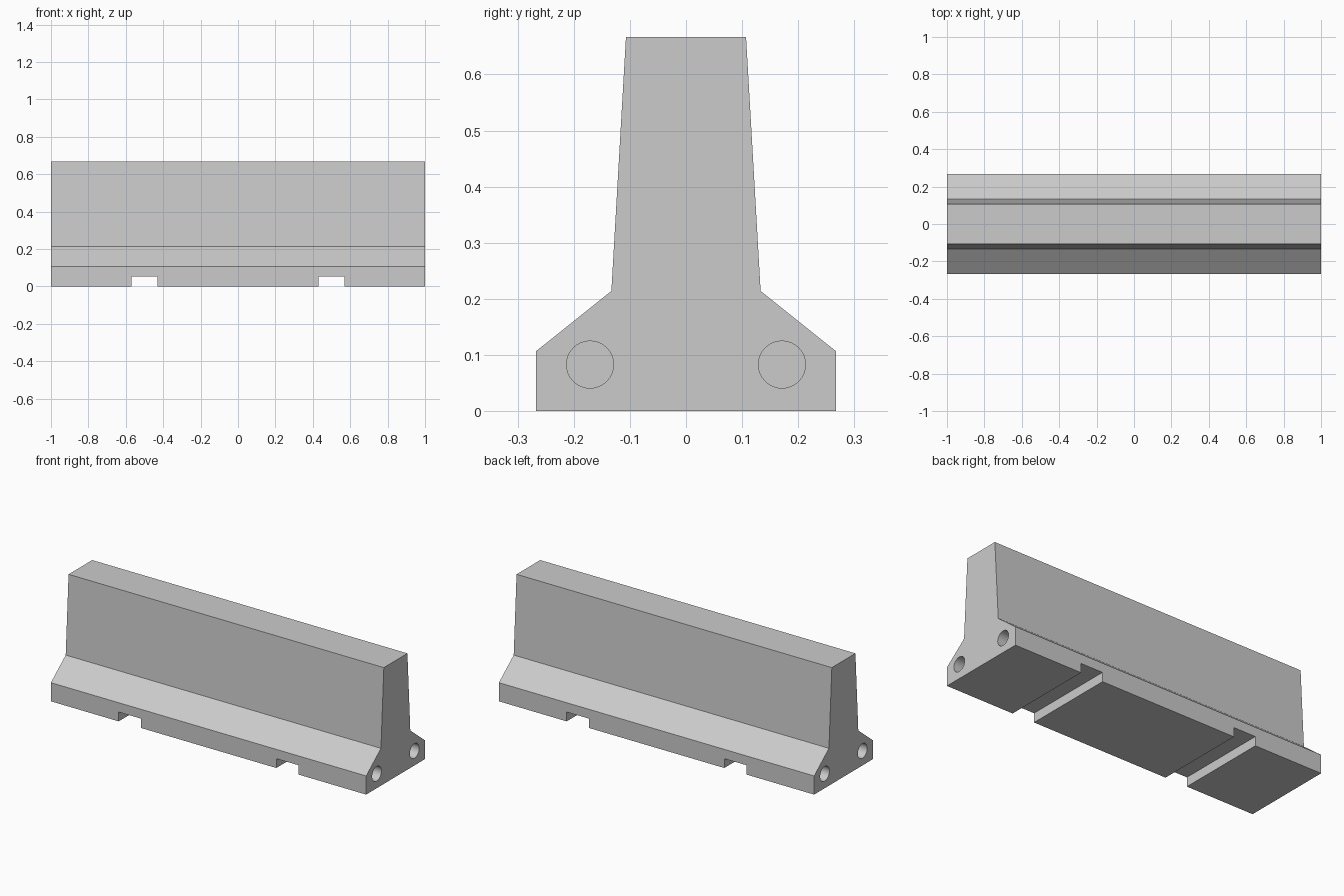
import bpy
import bmesh
from math import radians
from mathutils import Matrix

if "Cube" in bpy.data.objects:
    bpy.data.objects.remove(bpy.data.objects["Cube"])

HALF_LENGTH = 1.0
HOLE_DEPTH = 0.13

concrete = bpy.data.materials.new("concrete_grey")
concrete.use_nodes = True
grey = (0.6, 0.6, 0.6, 1)
concrete.diffuse_color = grey
concrete.node_tree.nodes["Principled BSDF"].inputs["Base Color"].default_value = grey


def make_object(name, bm):
    bmesh.ops.recalc_face_normals(bm, faces=bm.faces)
    mesh = bpy.data.meshes.new(name)
    bm.to_mesh(mesh)
    bm.free()
    mesh.materials.append(concrete)
    obj = bpy.data.objects.new(name, mesh)
    bpy.context.collection.objects.link(obj)
    return obj


def cut(target, cutter):
    """Subtract the cutter from the target, then discard it."""
    cutter.hide_render = True
    mod = target.modifiers.new("cut", "BOOLEAN")
    mod.operation = "DIFFERENCE"
    mod.solver = "EXACT"
    mod.object = cutter
    bpy.context.view_layer.objects.active = target
    bpy.ops.object.modifier_apply(modifier=mod.name)
    bpy.data.objects.remove(cutter)


# Barrier body: mirrored cross-section extruded along its length
half = [(0.267, 0), (0.267, 0.107), (0.133, 0.214), (0.107, 0.667)]
profile = half + [(-y, z) for y, z in reversed(half)]
bm = bmesh.new()
end = bm.faces.new([bm.verts.new((-HALF_LENGTH, y, z)) for y, z in profile])
side = bmesh.ops.extrude_face_region(bm, geom=[end])["geom"]
bmesh.ops.translate(bm, vec=(2 * HALF_LENGTH, 0, 0),
                    verts=[v for v in side if isinstance(v, bmesh.types.BMVert)])
barrier = make_object("barrier_body", bm)

# Forklift slots across the underside
for x in (-0.5, 0.5):
    bm = bmesh.new()
    bmesh.ops.create_cube(bm, matrix=Matrix.Translation((x, 0, 0))
                          @ Matrix.Diagonal((0.14, 0.8, 0.107, 1)))
    cut(barrier, make_object("slot_cutter", bm))

# Blind connector holes in both ends
for x in (-HALF_LENGTH, HALF_LENGTH):
    for y in (-0.171, 0.171):
        bm = bmesh.new()
        bmesh.ops.create_cone(bm, cap_ends=True, segments=32, radius1=0.042,
                              radius2=0.042, depth=2 * HOLE_DEPTH,
                              matrix=Matrix.Translation((x, y, 0.083))
                              @ Matrix.Rotation(radians(90), 4, "Y"))
        cut(barrier, make_object("hole_cutter", bm))

# Smooth hole walls, sharp edges elsewhere
bpy.ops.object.select_all(action="DESELECT")
barrier.select_set(True)
bpy.context.view_layer.objects.active = barrier
bpy.ops.object.shade_smooth_by_angle(angle=radians(20))
